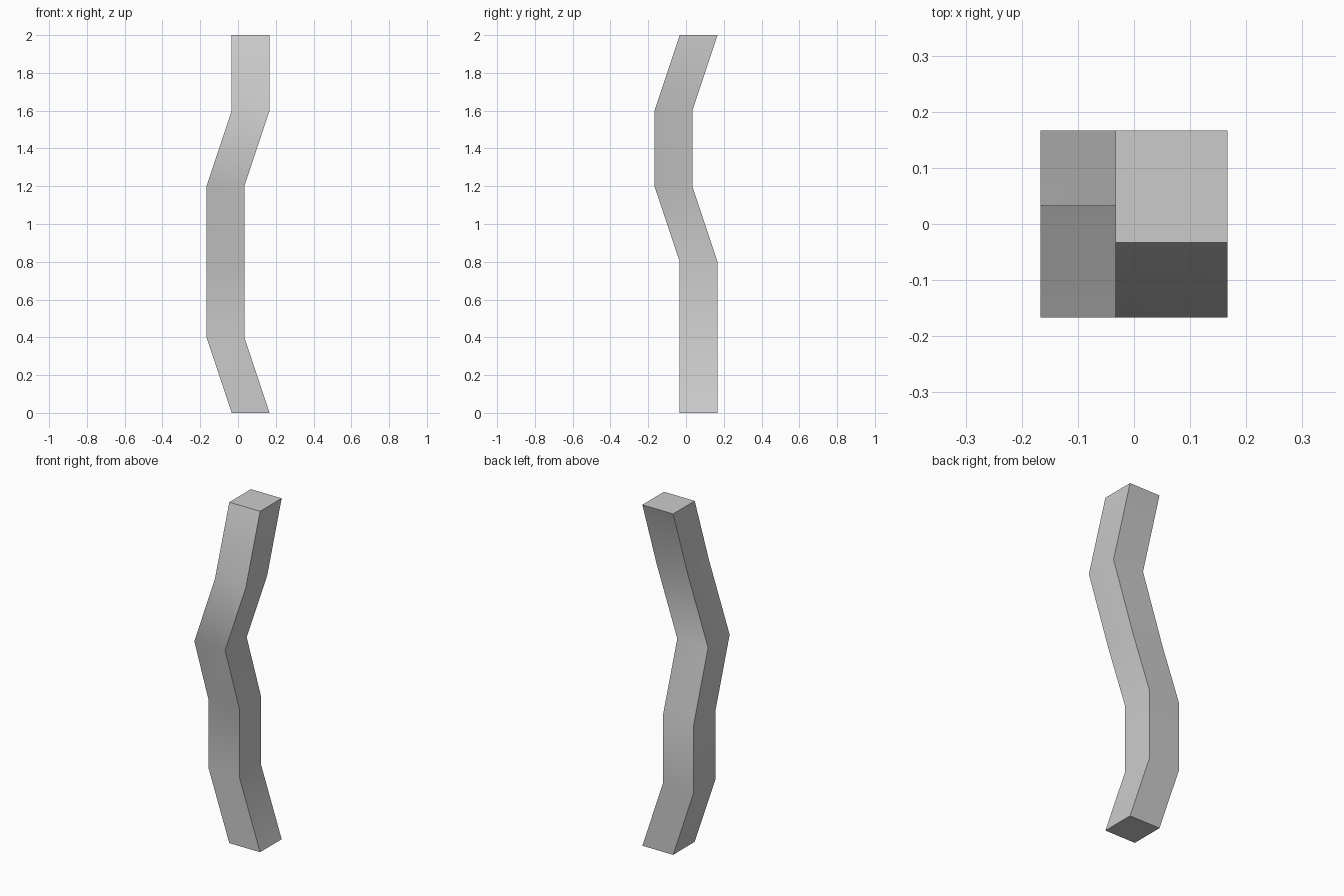
import bpy
import bmesh

cube = bpy.data.objects.get("Cube")
if cube:
    bpy.data.objects.remove(cube, do_unlink=True)

# Plain grey material
grey = bpy.data.materials.new("plain_grey")
grey.use_nodes = True
colour = (0.6, 0.6, 0.6, 1)
grey.diffuse_color = colour
grey.node_tree.nodes["Principled BSDF"].inputs["Base Color"].default_value = colour

# Square section stepped up the post, shifted sideways at each level
HALF = 0.1
SHIFT = 0.0667
STEP = 0.4
shifts = [(1, 1), (-1, 1), (-1, 1), (-1, -1), (1, -1), (1, 1)]
corners = [(-1, -1), (1, -1), (1, 1), (-1, 1)]

bm = bmesh.new()
rings = [[bm.verts.new((sx * SHIFT + cx * HALF, sy * SHIFT + cy * HALF, level * STEP))
          for cx, cy in corners]
         for level, (sx, sy) in enumerate(shifts)]

# Side walls between neighbouring levels
for low, high in zip(rings, rings[1:]):
    for i in range(len(corners)):
        j = (i + 1) % len(corners)
        bm.faces.new((low[i], low[j], high[j], high[i]))

# End caps
bm.faces.new(rings[0][::-1])
bm.faces.new(rings[-1])
bmesh.ops.recalc_face_normals(bm, faces=bm.faces[:])

mesh = bpy.data.meshes.new("bent_post")
bm.to_mesh(mesh)
bm.free()
mesh.materials.append(grey)
post = bpy.data.objects.new("bent_post", mesh)
bpy.context.collection.objects.link(post)

# Smooth the bends, keep the long edges sharp
bpy.ops.object.select_all(action="DESELECT")
post.select_set(True)
bpy.context.view_layer.objects.active = post
bpy.ops.object.shade_smooth_by_angle(angle=0.7)
